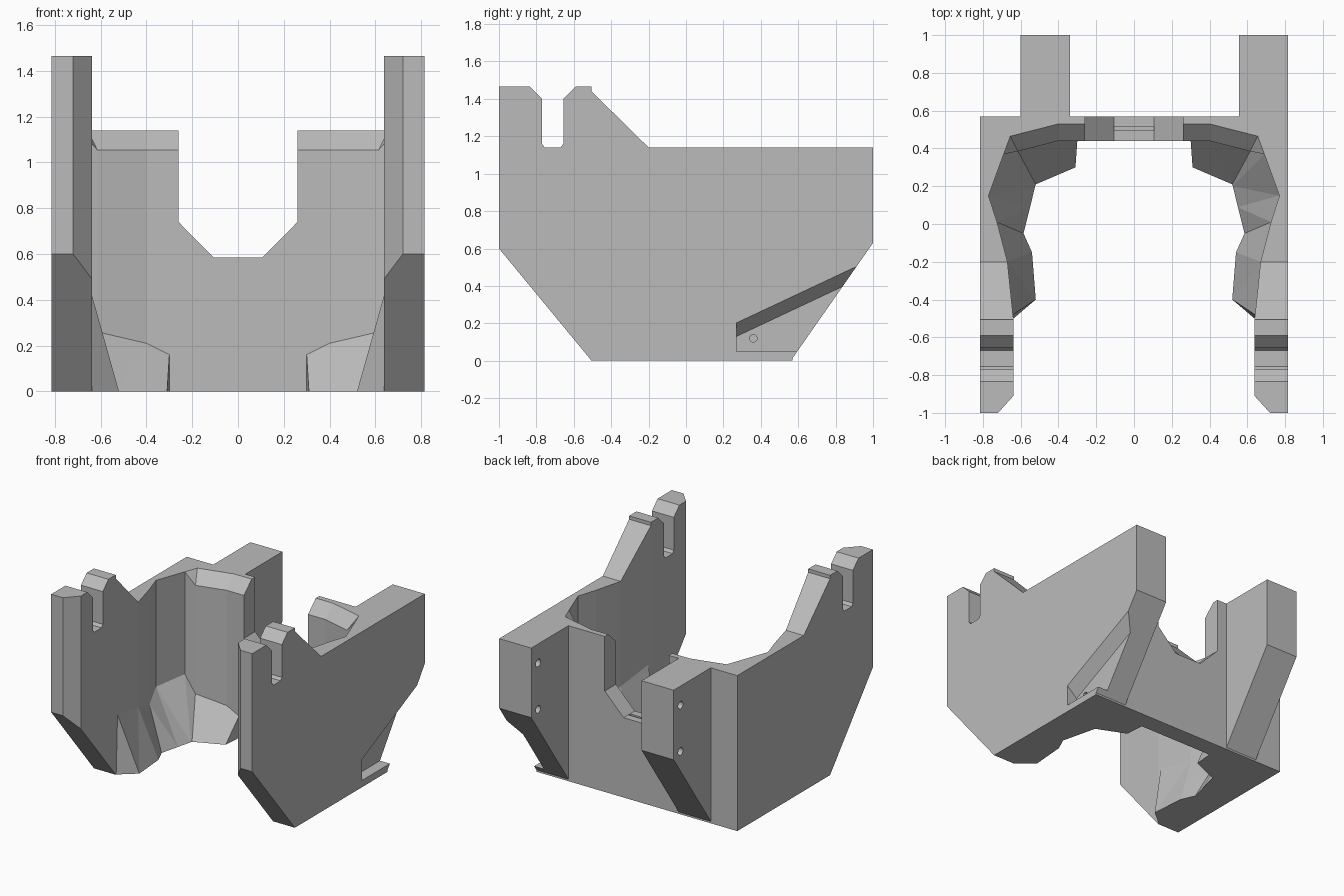
import bpy, bmesh, math
from mathutils import Vector

cube = bpy.data.objects.get("Cube")
if cube:
    bpy.data.objects.remove(cube, do_unlink=True)

grey = bpy.data.materials.new("light_grey")
grey.use_nodes = True
GREY = (0.5, 0.5, 0.5, 1)
grey.diffuse_color = GREY
grey.node_tree.nodes["Principled BSDF"].inputs["Base Color"].default_value = GREY


def loft(name, rings):
    """Closed solid through rings of equal point count."""
    bm = bmesh.new()
    rows = [[bm.verts.new(p) for p in ring] for ring in rings]
    n = len(rows[0])
    for low, high in zip(rows, rows[1:]):
        for i in range(n):
            j = (i + 1) % n
            bm.faces.new((low[i], low[j], high[j], high[i]))
    caps = [bm.faces.new(rows[0][::-1]), bm.faces.new(rows[-1])]
    bmesh.ops.triangulate(bm, faces=[f for f in bm.faces if f not in caps])
    bmesh.ops.remove_doubles(bm, verts=bm.verts, dist=1e-5)
    bmesh.ops.recalc_face_normals(bm, faces=bm.faces)
    mesh = bpy.data.meshes.new(name)
    bm.to_mesh(mesh)
    bm.free()
    mesh.materials.append(grey)
    obj = bpy.data.objects.new(name, mesh)
    bpy.context.collection.objects.link(obj)
    return obj


def side_prism(name, profile, x0, x1):
    return loft(name, [[(x, y, z) for y, z in profile] for x in (x0, x1)])


def front_prism(name, profile, y0, y1):
    return loft(name, [[(x, y, z) for x, z in profile] for y in (y0, y1)])


def hole(name, y, z, x0, x1, r, sides=16):
    ring = [(y + r * math.cos(math.tau * i / sides),
             z + r * math.sin(math.tau * i / sides)) for i in range(sides)]
    return side_prism(name, ring, x0, x1)


def combine(target, other, operation):
    mod = target.modifiers.new(operation, 'BOOLEAN')
    mod.operation, mod.object, mod.solver = operation, other, 'EXACT'
    bpy.context.view_layer.objects.active = target
    bpy.ops.object.modifier_apply(modifier=mod.name)
    bpy.data.objects.remove(other, do_unlink=True)


# Main block: side outline with the slotted front posts
outline = [(-1, .6), (-.505, 0), (.57, 0), (.57, 1.14), (-.2, 1.14),
           (-.505, 1.44), (-.505, 1.465), (-.59, 1.465), (-.655, 1.4),
           (-.655, 1.16), (-.67, 1.14), (-.755, 1.14), (-.77, 1.16),
           (-.77, 1.4), (-.835, 1.465), (-1, 1.465)]
bracket = side_prism("bracket_body", outline, -.815, .815)

# Rear arms
arm = [(.5, 0), (.57, 0), (.57, .014), (1, .63), (1, 1.14), (.5, 1.14)]
for name, x0, x1 in (("right_arm", -.6, -.34), ("left_arm", .555, .815)):
    combine(bracket, side_prism(name, arm, x0, x1), 'UNION')

# Inner cavity, half contour from the back centre to the front:
# floor opening x, y, then wall x, y and the height where the wall starts
half = [(0, .44, 0, .44, .16), (.3, .44, .3, .44, .16),
        (.31, .3, .4, .44, .21), (.52, .21, .615, .385, .26),
        (.523, .2, .69, .37, .39), (.55, .09, .77, .15, .36),
        (.585, -.05, .725, .01, .295), (.54, -.15, .67, -.2, .37),
        (.52, -.4, .641, -.48, .43), (.638, -.5, .638, -.5, .44),
        (.638, -.91, .638, -.91, .44), (.72, -1, .72, -1, .44),
        (.81, -1.1, .81, -1.1, .44)]


def mirrored(points):
    return points + [(-x, y, z) for x, y, z in reversed(points) if x > 0]


def bevelled(i, x, y):
    if i < 3:
        return x, .53
    return (.655, .465) if i == 3 else (x, y)


floor = [(p[0], p[1]) for p in half]
wall = [(p[2], p[3]) for p in half]
top = [bevelled(i, x, y) for i, (x, y) in enumerate(wall)]
rings = [[(x, y, -.1) for x, y in floor], [(x, y, 0) for x, y in floor],
         [p[2:] for p in half], [(x, y, 1.055) for x, y in wall],
         [(x, y, 1.14) for x, y in top], [(x, y, 1.7) for x, y in top]]
combine(bracket, loft("cavity", [mirrored(r) for r in rings]), 'DIFFERENCE')

# Notch through the back wall and the fine groove in its base
notch = [(-.26, 1.3), (-.26, .74), (-.107, .585), (.107, .585), (.26, .74), (.26, 1.3)]
combine(bracket, front_prism("notch", notch, .3, .7), 'DIFFERENCE')
groove = [(-.107, .56), (.107, .56), (.107, .65), (-.107, .65)]
combine(bracket, front_prism("groove", groove, .495, .515), 'DIFFERENCE')

# Sloping pocket on the left outer side, with its small hole
pocket = []
for x, z in ((.735, .13), (.895, .275)):
    pocket.append([(x, .27, .05), (x, 1.1, .05), (x, 1.1, z + .39), (x, .27, z)])
combine(bracket, loft("pocket", pocket), 'DIFFERENCE')
combine(bracket, hole("pocket_hole", .36, .12, .69, .8, .02), 'DIFFERENCE')

# Blind screw holes in the arms
for x in (-.6, .555):
    for z in (1.0, .66):
        combine(bracket, hole("screw_hole", .92, z, x - .05, x + .12, .028), 'DIFFERENCE')

for poly in bracket.data.polygons:
    poly.use_smooth = False
    poly.material_index = 0
